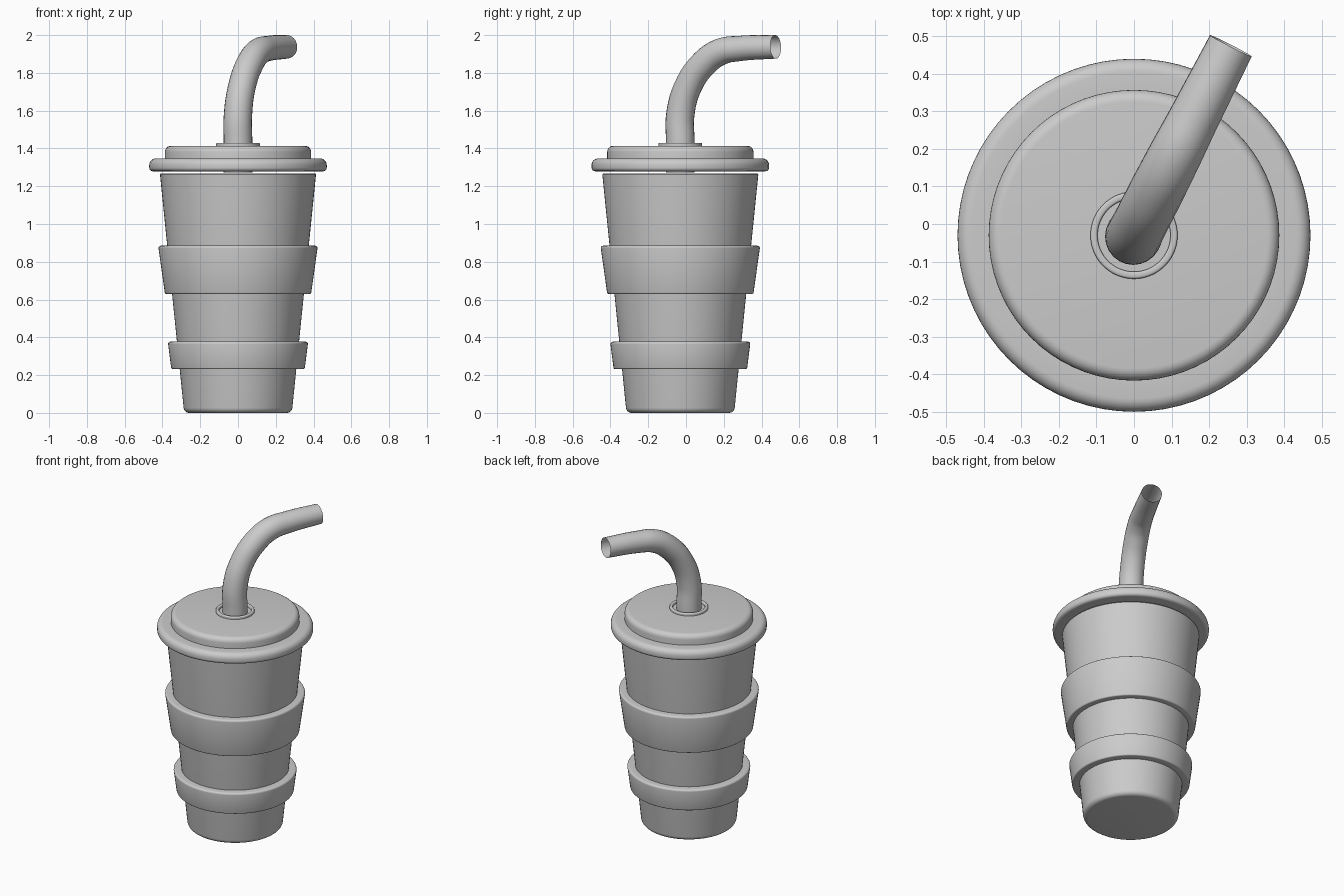
import bpy, bmesh, math

if "Cube" in bpy.data.objects:
    bpy.data.objects.remove(bpy.data.objects["Cube"])

CY = -0.03      # cup axis in y
SEG = 72


def lathe(name, profile, closed=False):
    """Revolve an (r, z) profile, listed bottom to top on the outside, around the cup axis."""
    bm = bmesh.new()
    rings = []
    for r, z in profile:
        if r == 0:
            rings.append([bm.verts.new((0, CY, z))] * SEG)
        else:
            rings.append([bm.verts.new((r * math.cos(2 * math.pi * i / SEG),
                                        CY + r * math.sin(2 * math.pi * i / SEG), z))
                          for i in range(SEG)])
    pairs = list(zip(rings, rings[1:]))
    if closed:
        pairs.append((rings[-1], rings[0]))
    for a, b in pairs:
        for i in range(SEG):
            j = (i + 1) % SEG
            bm.faces.new(list(dict.fromkeys((a[i], a[j], b[j], b[i]))))
    bmesh.ops.recalc_face_normals(bm, faces=bm.faces)
    me = bpy.data.meshes.new(name)
    bm.to_mesh(me)
    bm.free()
    ob = bpy.data.objects.new(name, me)
    bpy.context.collection.objects.link(ob)
    smooth(ob)
    return ob


def smooth(ob):
    bpy.ops.object.select_all(action='DESELECT')
    ob.select_set(True)
    bpy.context.view_layer.objects.active = ob
    bpy.ops.object.shade_smooth_by_angle(angle=math.radians(35))


def arc(r, z, rad, a0, a1, n=6):
    """Rounded corner points around centre (r, z)."""
    return [(r + rad * math.cos(math.radians(a0 + (a1 - a0) * i / n)),
             z + rad * math.sin(math.radians(a0 + (a1 - a0) * i / n))) for i in range(n + 1)]


# tapered cup body
lathe("cup_body", [(0, 0)] + arc(0.258, 0.03, 0.03, -90, -6)
      + [(0.413, 1.262), (0.408, 1.268), (0, 1.268)])

# two raised sleeve bands
for name, z0, z1, r0, r1 in (("lower_band", 0.232, 0.377, 0.354, 0.370),
                             ("upper_band", 0.630, 0.885, 0.388, 0.421)):
    inner0, inner1 = 0.28 + 0.1 * z0, 0.28 + 0.1 * z1
    lathe(name, [(inner0, z0)] + arc(r0 - 0.008, z0 + 0.008, 0.008, -90, -6, 3)
          + arc(r1 - 0.012, z1 - 0.012, 0.012, -6, 90, 4) + [(inner1, z1)], closed=True)

# lid with rounded rim and raised top
lathe("lid", [(0, 1.279)] + arc(0.450, 1.299, 0.020, -90, 0)
      + arc(0.435, 1.312, 0.035, 0, 90) + [(0.387, 1.347)]
      + arc(0.355, 1.382, 0.032, 0, 90) + [(0, 1.414)])

# collar around the straw hole
lathe("straw_collar", [(0.116, 1.405), (0.116, 1.424)] + arc(0.110, 1.424, 0.006, 0, 90, 3)
      + arc(0.103, 1.424, 0.006, 90, 180, 3) + [(0.097, 1.405)], closed=True)

# bent straw: (distance out, height, radius) swept along one diagonal
path = [(0, 1.272, 0.076), (0, 1.43, 0.076), (0, 1.58, 0.075), (0.047, 1.73, 0.073),
        (0.14, 1.85, 0.073), (0.24, 1.912, 0.071), (0.35, 1.929, 0.067), (0.567, 1.938, 0.0625)]
dx, dy = 0.455, 0.890
cu = bpy.data.curves.new("straw", 'CURVE')
cu.dimensions = '3D'
cu.bevel_depth = 1.0
cu.bevel_resolution = 10
cu.resolution_u = 6
cu.use_fill_caps = False
sp = cu.splines.new('BEZIER')
sp.bezier_points.add(len(path) - 1)
for p, (d, z, r) in zip(sp.bezier_points, path):
    p.co = (d * dx, CY + d * dy, z)
    p.radius = r
    p.handle_left_type = p.handle_right_type = 'AUTO'
tmp = bpy.data.objects.new("straw_path", cu)
bpy.context.collection.objects.link(tmp)
bpy.context.view_layer.update()
me = bpy.data.meshes.new_from_object(tmp.evaluated_get(bpy.context.evaluated_depsgraph_get()))
bpy.data.objects.remove(tmp)
straw = bpy.data.objects.new("straw", me)
bpy.context.collection.objects.link(straw)
smooth(straw)
